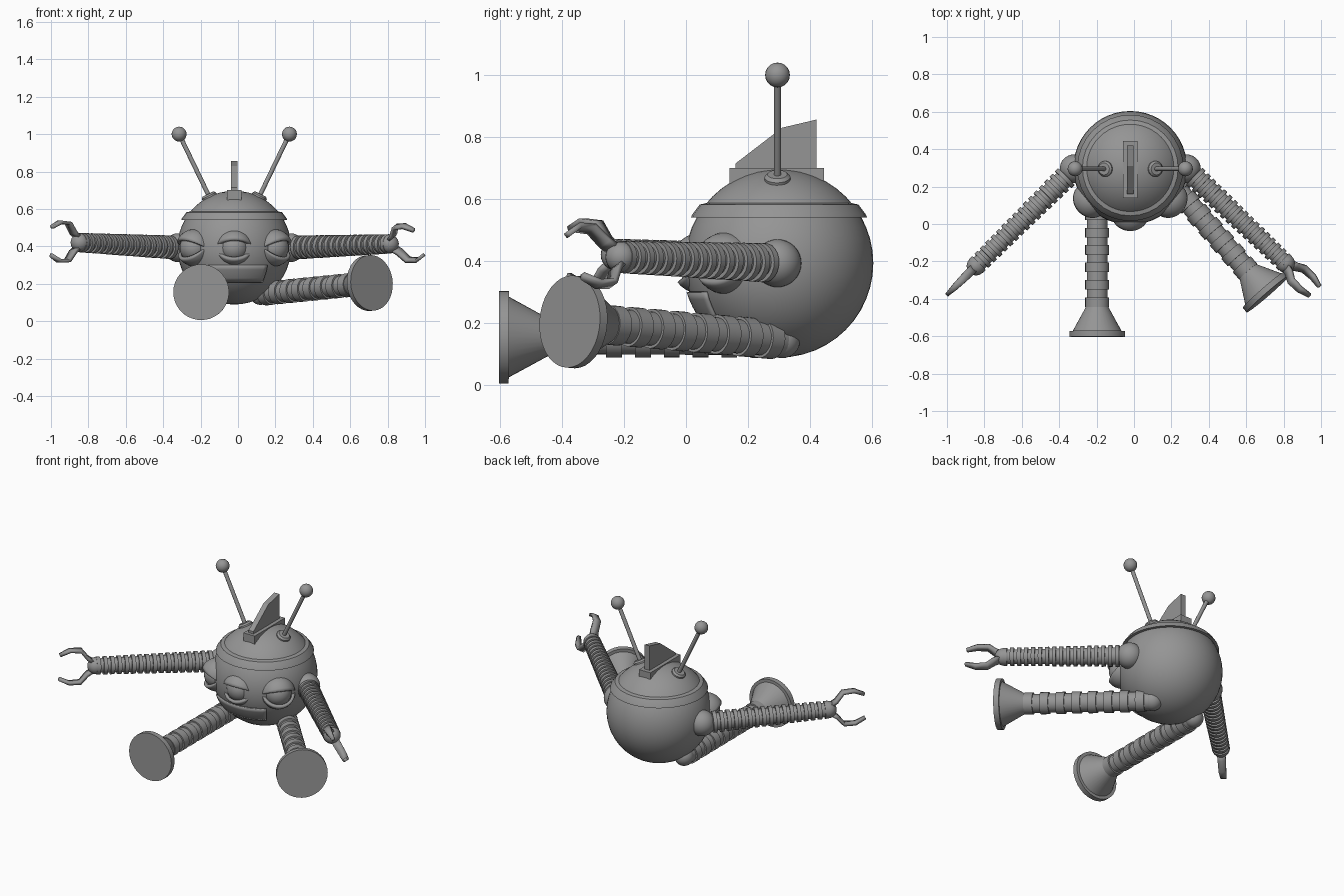
import bpy, bmesh, math
from mathutils import Vector, Matrix

cube = bpy.data.objects.get("Cube")
if cube:
    bpy.data.objects.remove(cube, do_unlink=True)

grey = bpy.data.materials.new("plain grey")
grey.use_nodes = True
COLOUR = (0.3, 0.3, 0.3, 1)
grey.diffuse_color = COLOUR
grey.node_tree.nodes["Principled BSDF"].inputs["Base Color"].default_value = COLOUR

UP = Vector((0, 0, 1))
CENTRE = Vector((-0.02, 0.3, 0.393))
RADIUS = 0.304


def finish(name, bm, smooth=True, thickness=0):
    bmesh.ops.remove_doubles(bm, verts=bm.verts, dist=1e-5)
    bmesh.ops.recalc_face_normals(bm, faces=bm.faces)
    mesh = bpy.data.meshes.new(name)
    bm.to_mesh(mesh)
    bm.free()
    mesh.materials.append(grey)
    obj = bpy.data.objects.new(name, mesh)
    bpy.context.collection.objects.link(obj)
    if thickness:
        mod = obj.modifiers.new("thickness", 'SOLIDIFY')
        mod.thickness = thickness
        mod.offset = 0
    if smooth:
        bpy.ops.object.select_all(action='DESELECT')
        obj.select_set(True)
        bpy.context.view_layer.objects.active = obj
        bpy.ops.object.shade_smooth_by_angle(angle=math.radians(35))
    return obj


def ball(name, centre, radius, segments=32):
    bm = bmesh.new()
    bmesh.ops.create_uvsphere(bm, u_segments=segments, v_segments=segments // 2,
                              radius=radius, matrix=Matrix.Translation(centre))
    return finish(name, bm)


def lathe(name, profile, start, direction=UP, segments=24):
    """Spin (radius, distance) pairs around an axis."""
    turn = Vector(direction).to_track_quat('Z', 'Y').to_matrix().to_4x4()
    bm = bmesh.new()
    verts = [bm.verts.new((r, 0, h)) for r, h in profile]
    edges = [bm.edges.new(pair) for pair in zip(verts, verts[1:])]
    bmesh.ops.spin(bm, geom=verts + edges, cent=(0, 0, 0), axis=(0, 0, 1),
                   angle=math.tau, steps=segments, use_duplicate=False)
    bmesh.ops.transform(bm, matrix=Matrix.Translation(start) @ turn, verts=bm.verts)
    return finish(name, bm)


def sheet(name, rows, thickness):
    """Skin a grid of points and thicken it."""
    bm = bmesh.new()
    grid = [[bm.verts.new(p) for p in row] for row in rows]
    for a, b in zip(grid, grid[1:]):
        for i in range(len(a) - 1):
            bm.faces.new((a[i], a[i + 1], b[i + 1], b[i]))
    return finish(name, bm, True, thickness)


def ribbed(name, start, end, ribs, core, first, last, fill):
    """A hose with raised square ribs that taper along its length."""
    axis = end - start
    pitch = axis.length / ribs
    profile = [(0, 0)]
    for i in range(ribs):
        r = first + (last - first) * i / (ribs - 1)
        inner = r * core
        h = i * pitch
        profile += [(inner, h), (inner, h + pitch * (1 - fill)),
                    (r, h + pitch * (1 - fill)), (r, h + pitch)]
    profile.append((0, axis.length))
    return lathe(name, profile, start, axis)


def prism(name, outline, x, half):
    """Extrude a (y, z) outline across x."""
    bm = bmesh.new()
    face = bm.faces.new([bm.verts.new((x - half, y, z)) for y, z in outline])
    out = bmesh.ops.extrude_face_region(bm, geom=[face])
    bmesh.ops.translate(bm, vec=(2 * half, 0, 0),
                        verts=[v for v in out["geom"] if isinstance(v, bmesh.types.BMVert)])
    return finish(name, bm, False)


# Body and the collar around the crown
ball("body", CENTRE, RADIUS, 48)
lathe("crown_collar", [(0.25, 0.54), (0.284, 0.54), (0.28, 0.55), (0.256, 0.582), (0.23, 0.588)],
      (CENTRE.x, CENTRE.y, 0), UP, 32)

# Crest on top
prism("crest_base", [(0.14, 0.64), (0.445, 0.64), (0.445, 0.7), (0.14, 0.7)], CENTRE.x, 0.04)
prism("crest_fin", [(0.16, 0.68), (0.42, 0.68), (0.42, 0.856), (0.31, 0.83), (0.16, 0.715)],
      CENTRE.x, 0.017)

# Antennae
for side, label in ((-1, "right"), (1, "left")):
    foot = CENTRE + Vector((side * 0.13, -0.005, 0.265))
    tip = CENTRE + Vector((side * 0.295, -0.005, 0.607))
    rod = tip - foot
    normal = foot - CENTRE
    lathe(label + "_antenna_rod", [(0, 0), (0.012, 0), (0.012, rod.length), (0, rod.length)],
          foot, rod, 12)
    lathe(label + "_antenna_socket", [(0.042, 0), (0.042, 0.014), (0.032, 0.024), (0, 0.024)],
          foot, normal, 20)
    ball(label + "_antenna_ball", tip, 0.04, 20)

# Three eyes with upper and lower lids
for label, degrees, reach in (("right", -51, 0.275), ("middle", 0, 0.25), ("left", 51, 0.275)):
    a = math.radians(degrees)
    forward = Vector((math.sin(a), -math.cos(a), 0))
    lateral = forward.cross(UP)
    centre = CENTRE + forward * reach
    ball(label + "_eyeball", centre, 0.078)
    for lid, low, high in (("upper", 27, 115), ("lower", -115, -38)):
        rows = []
        for i in range(9):
            t = math.radians(low + (high - low) * i / 8)
            out = forward * math.cos(t) + UP * math.sin(t)
            rows.append([centre + 0.09 * (lateral * math.cos(p) + out * math.sin(p))
                         for p in (math.pi * (0.02 + 0.96 * j / 20) for j in range(21))])
        sheet(label + "_" + lid + "_eyelid", rows, 0.018)

# Curved mouth plate under the middle eye
rows = []
for i in range(5):
    z = 0.21 + 0.09 * i / 4
    ring = math.sqrt((RADIUS + 0.004) ** 2 - (z - CENTRE.z) ** 2)
    angles = [math.radians(-37 + 74 * j / 16) for j in range(17)]
    rows.append([(CENTRE.x + ring * math.sin(a), CENTRE.y - ring * math.cos(a), z) for a in angles])
sheet("mouth_plate", rows, 0.009)

# Arms: shoulder, hose, wrist and a two-finger claw rolled about the arm
FINGER = [(0.02, 0.03, 0.024), (0.05, 0.05, 0.024), (0.09, 0.1, 0.022),
          (0.155, 0.103, 0.018), (0.215, 0.075, 0.01)]
for label, shoulder, wrist, roll in (
        ("right", (-0.32, 0.295, 0.393), (-0.845, -0.225, 0.42), 0),
        ("left", (0.28, 0.295, 0.393), (0.81, -0.21, 0.413), 28)):
    shoulder, wrist = Vector(shoulder), Vector(wrist)
    ball(label + "_shoulder", shoulder, 0.077)
    ribbed(label + "_arm", shoulder, wrist, 18, 0.8, 0.064, 0.052, 0.55)
    ball(label + "_wrist", wrist, 0.05, 24)
    along = (wrist - shoulder).normalized()
    across = along.cross(UP).normalized()
    rise = across.cross(along)
    r = math.radians(roll)
    lift = rise * math.cos(r) + across * math.sin(r)
    width = along.cross(lift)
    for sign, finger in ((1, "upper"), (-1, "lower")):
        rows = [[wrist + along * d + lift * h * sign + width * w * k for k in (-1, 1)]
                for d, h, w in FINGER]
        sheet(label + "_" + finger + "_finger", rows, 0.018)

# Legs: hip, hose and a flared foot with a flat sole
for label, hip, sole in (
        ("right", (-0.197, 0.3, 0.152), (-0.197, -0.603, 0.155)),
        ("left", (0.12, 0.31, 0.145), (0.715, -0.375, 0.205))):
    hip, sole = Vector(hip), Vector(sole)
    axis = (sole - hip).normalized()
    ankle = sole - axis * 0.16
    ball(label + "_hip", hip, 0.058)
    ribbed(label + "_leg", hip, ankle, 8, 0.86, 0.064, 0.064, 0.55)
    lathe(label + "_foot", [(0, 0), (0.06, 0), (0.13, 0.128), (0.149, 0.128), (0.149, 0.16), (0, 0.16)],
          ankle, axis, 36)
